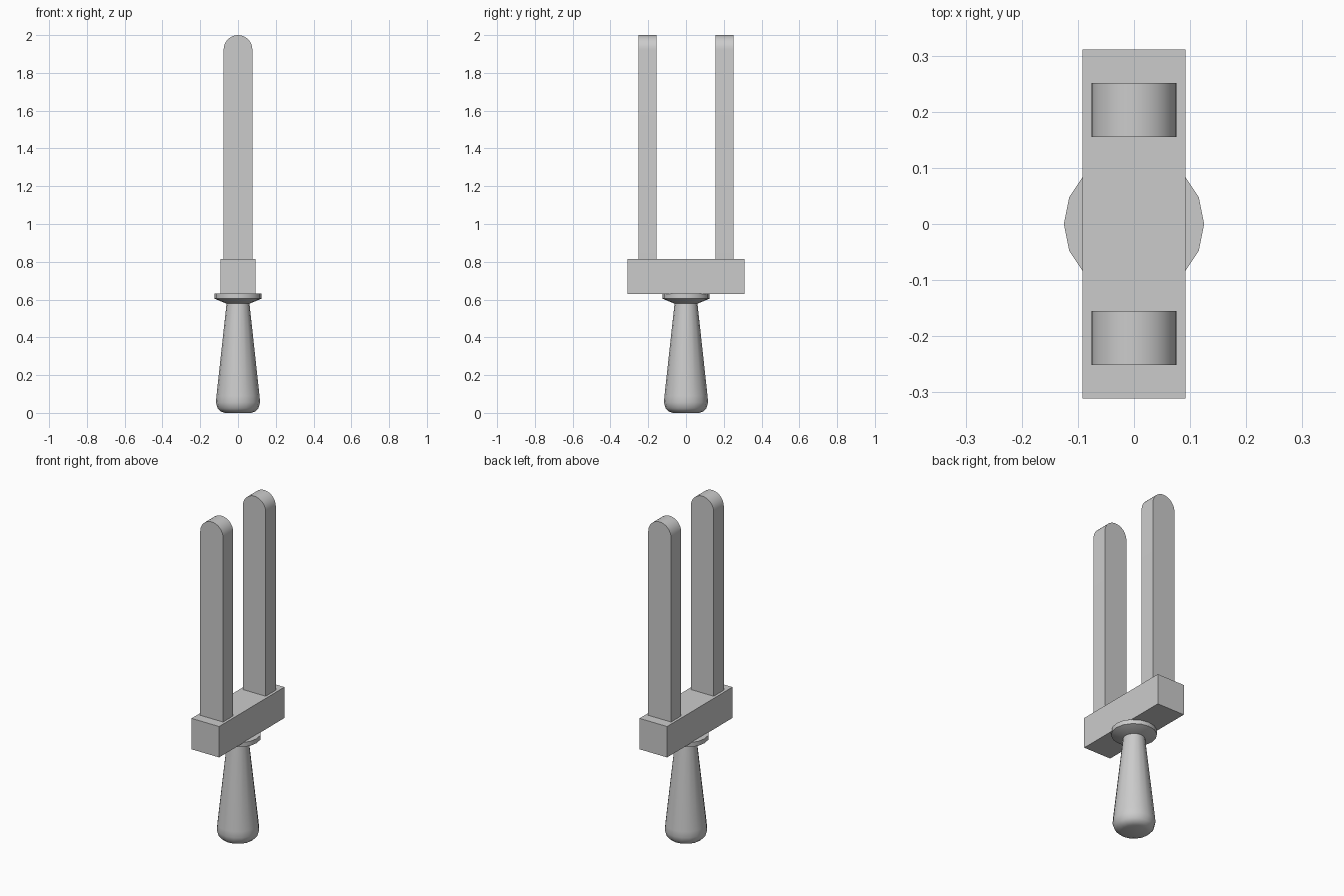
import bpy, bmesh, math
from mathutils import Vector

cube = bpy.data.objects.get("Cube")
if cube:
    bpy.data.objects.remove(cube, do_unlink=True)

grey = bpy.data.materials.new("plain grey")
grey.use_nodes = True
tone = (0.6, 0.6, 0.6, 1)
grey.diffuse_color = tone
grey.node_tree.nodes["Principled BSDF"].inputs["Base Color"].default_value = tone


def finish(name, bm, angle=30):
    bmesh.ops.recalc_face_normals(bm, faces=bm.faces)
    mesh = bpy.data.meshes.new(name)
    bm.to_mesh(mesh)
    bm.free()
    mesh.materials.append(grey)
    obj = bpy.data.objects.new(name, mesh)
    bpy.context.collection.objects.link(obj)
    bpy.ops.object.select_all(action="DESELECT")
    obj.select_set(True)
    bpy.context.view_layer.objects.active = obj
    bpy.ops.object.shade_smooth_by_angle(angle=math.radians(angle))
    return obj


def lathe(name, profile, sides=16):
    """Turn a (radius, height) profile around z and cap both ends."""
    bm = bmesh.new()
    rings = []
    for r, z in profile:
        rings.append([bm.verts.new((r * math.cos(math.tau * i / sides),
                                    r * math.sin(math.tau * i / sides), z))
                      for i in range(sides)])
    for low, high in zip(rings, rings[1:]):
        for i in range(sides):
            j = (i + 1) % sides
            bm.faces.new((low[i], low[j], high[j], high[i]))
    bm.faces.new(rings[0][::-1])
    bm.faces.new(rings[-1])
    return finish(name, bm, 40)


def prong(name, y, half_width=0.076, half_depth=0.048, base=0.8, top=2.0, steps=16):
    """Flat bar with a half-round tip, extruded along y."""
    bm = bmesh.new()
    centre = top - half_width
    outline = [(-half_width, base), (half_width, base)]
    outline += [(half_width * math.cos(math.pi * i / steps),
                 centre + half_width * math.sin(math.pi * i / steps))
                for i in range(steps + 1)]
    face = bm.faces.new([bm.verts.new((x, y - half_depth, z)) for x, z in outline])
    out = bmesh.ops.extrude_face_region(bm, geom=[face])
    moved = [v for v in out["geom"] if isinstance(v, bmesh.types.BMVert)]
    bmesh.ops.translate(bm, verts=moved, vec=Vector((0, 2 * half_depth, 0)))
    return finish(name, bm)


# Turned handle with a rounded butt
lathe("handle", [(0.07, 0.0), (0.092, 0.008), (0.108, 0.024), (0.117, 0.055),
                 (0.114, 0.09), (0.06, 0.585)])

# Flared collar under the crossbar
lathe("collar", [(0.065, 0.58), (0.125, 0.605), (0.125, 0.632)])

# Crossbar block
bm = bmesh.new()
bmesh.ops.create_cube(bm, size=1)
bmesh.ops.scale(bm, verts=bm.verts, vec=(0.184, 0.622, 0.186))
bmesh.ops.translate(bm, verts=bm.verts, vec=(0, 0, 0.722))
finish("crossbar", bm)

# Pair of upright prongs
for side, name in ((-1, "front_prong"), (1, "back_prong")):
    prong(name, side * 0.203)
